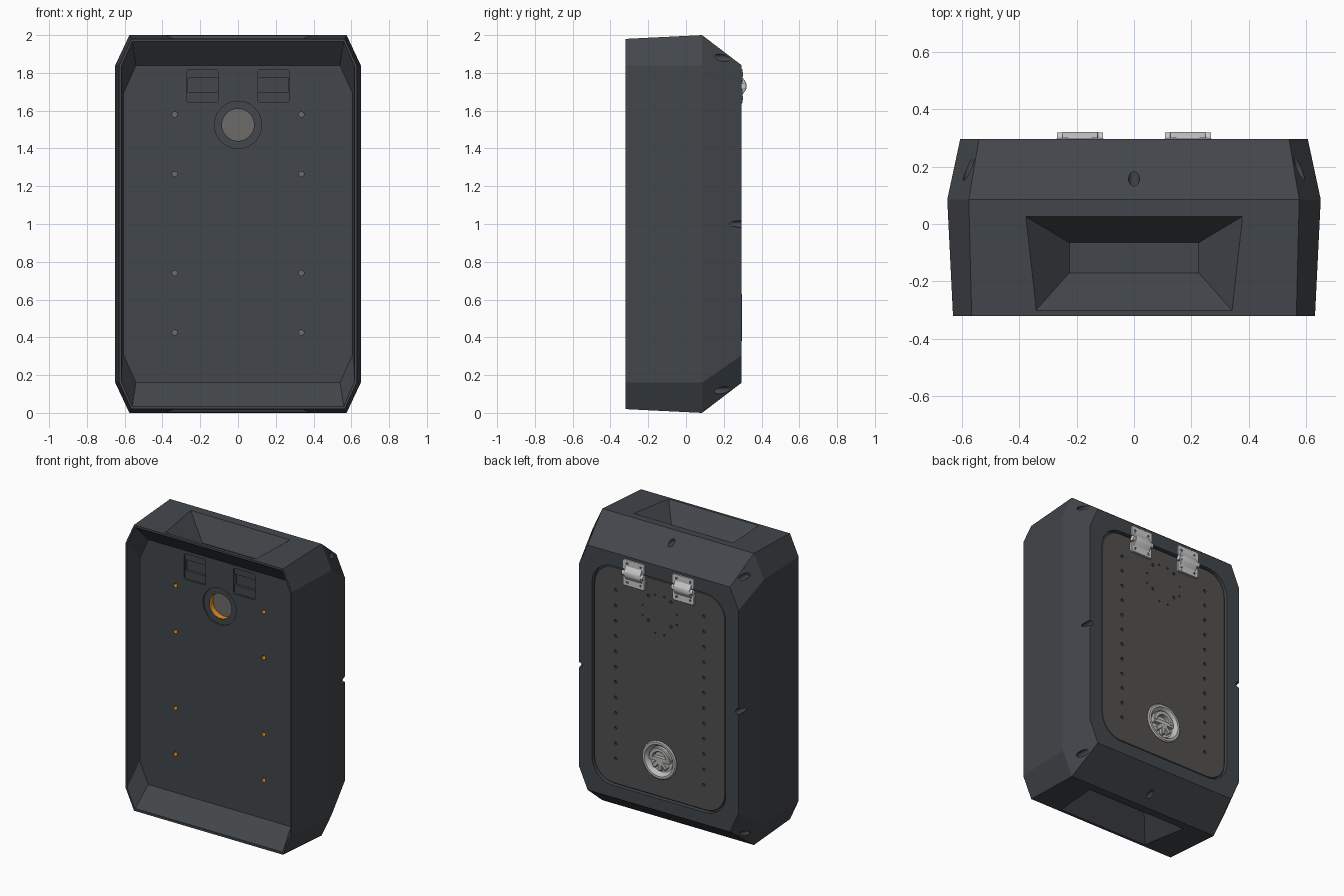
import bpy, bmesh
from math import pi, sin, cos
from mathutils import Matrix, Vector

if "Cube" in bpy.data.objects:
    bpy.data.objects.remove(bpy.data.objects["Cube"])


def material(name, rgb):
    m = bpy.data.materials.new(name)
    m.diffuse_color = (*rgb, 1)
    m.use_nodes = True
    m.node_tree.nodes["Principled BSDF"].inputs["Base Color"].default_value = m.diffuse_color
    return m


DARK = material("dark_shell", (0.055, 0.062, 0.07))
ORANGE = material("orange_core", (0.8, 0.28, 0.02))
GREY = material("inner_grey", (0.15, 0.145, 0.14))
PANEL = material("door_grey", (0.085, 0.082, 0.08))


# ---- outlines in the x-z plane, and lofts between them ----
def octagon(hx, hz, cx, cz):
    q = [(hx, cz), (cx, hz), (-cx, hz), (-hx, cz), (-hx, -cz), (-cx, -hz), (cx, -hz), (hx, -cz)]
    return [(x, z + 1) for x, z in q]


def circle(x, z, r, n=24):
    return [(x + r * cos(2 * pi * i / n), z + r * sin(2 * pi * i / n)) for i in range(n)]


def rounded(x, z, hx, hz, r, n=8):
    pts = []
    for k, (sx, sz) in enumerate([(1, 1), (-1, 1), (-1, -1), (1, -1)]):
        for i in range(n + 1):
            a = (k + i / n) * pi / 2
            pts.append((x + sx * (hx - r) + r * cos(a), z + sz * (hz - r) + r * sin(a)))
    return pts


def at(pts, y):
    return [(x, y, z) for x, z in pts]


def loft(bm, loops, side=0, cap=0):
    rings = [[bm.verts.new(p) for p in loop] for loop in loops]
    n = len(rings[0])
    faces = []
    for a, b in zip(rings, rings[1:]):
        for i in range(n):
            f = bm.faces.new((a[i], a[(i + 1) % n], b[(i + 1) % n], b[i]))
            f.material_index = side
            faces.append(f)
    for r in (rings[0], rings[-1]):
        f = bm.faces.new(r)
        f.material_index = cap
        faces.append(f)
    bmesh.ops.recalc_face_normals(bm, faces=faces)
    return [v for r in rings for v in r]


def prism(bm, pts, y0, y1, side=0, cap=0):
    return loft(bm, [at(pts, y0), at(pts, y1)], side, cap)


def make(name, bm, mats=(), smooth=True):
    me = bpy.data.meshes.new(name)
    bm.to_mesh(me)
    bm.free()
    for m in mats:
        me.materials.append(m)
    ob = bpy.data.objects.new(name, me)
    bpy.context.collection.objects.link(ob)
    bpy.ops.object.select_all(action='DESELECT')
    ob.select_set(True)
    bpy.context.view_layer.objects.active = ob
    if smooth:
        bpy.ops.object.shade_smooth_by_angle(angle=0.55)
    return ob


def cut(ob, bm):
    cutter = make("cutter", bm, list(ob.data.materials), False)
    cutter.hide_render = True
    mod = ob.modifiers.new("cut", 'BOOLEAN')
    mod.operation, mod.solver, mod.object = 'DIFFERENCE', 'EXACT', cutter
    bpy.context.view_layer.objects.active = ob
    bpy.ops.object.modifier_apply(modifier=mod.name)
    bpy.data.objects.remove(cutter)


# ---- faceted shell ----
bm = bmesh.new()
loft(bm, [at(octagon(0.63, 0.98, 0.565, 0.838), -0.32),
          at(octagon(0.65, 1.0, 0.575, 0.84), 0.085),
          at(octagon(0.605, 0.84, 0.54, 0.695), 0.295)])
shell = make("shell", bm, [DARK, ORANGE, GREY], False)

# front cavity, handle recesses, door seat and bevel holes
bm = bmesh.new()
rim = octagon(0.617, 0.965, 0.56, 0.835)
loft(bm, [at(rim, -0.36), at(rim, -0.315), at(octagon(0.605, 0.84, 0.54, 0.695), -0.2)])
cut(shell, bm)

bm = bmesh.new()
for s in (1, -1):
    low = [(-0.225, -0.17), (0.225, -0.17), (0.225, -0.065), (-0.225, -0.065)]
    top = [(-0.35, -0.31), (0.35, -0.31), (0.37, 0.022), (-0.37, 0.022)]
    k = 1.28
    high = [(a + (c - a) * k, b + (d - b) * k) for (a, b), (c, d) in zip(low, top)]
    loft(bm, [[(x, y, 1 + s * 0.85) for x, y in low], [(x, y, 1 + s * 1.03) for x, y in high]])
prism(bm, rounded(0, 0.995, 0.507, 0.752, 0.155), 0.265, 0.35)
for x, z, y in [(0, 1.945, 0.1), (0, 0.055, 0.1), (0.6, 1, 0.19), (-0.6, 1, 0.19)] + \
        [(sx * 0.575, z, 0.13) for sx in (1, -1) for z in (1.88, 0.12)]:
    prism(bm, circle(x, z, 0.019, 20), y, 0.36)
cut(shell, bm)

# first steps on the cavity floor, then the deeper holes
bm = bmesh.new()
prism(bm, circle(0, 1.525, 0.125, 40), -0.23, -0.19)
prism(bm, circle(0, 0.505, 0.105, 40), 0.235, 0.3)
for s in (1, -1):
    prism(bm, rounded(s * 0.1875, 1.73, 0.0825, 0.088, 0.015, 4), -0.23, -0.188)
    for z in (0.425, 0.74, 1.265, 1.58):
        prism(bm, circle(s * 0.335, z, 0.014, 16), -0.23, -0.15, 1, 2)
cut(shell, bm)

bm = bmesh.new()
prism(bm, circle(0, 1.525, 0.085, 40), -0.22, -0.15, 1, 2)
for s in (1, -1):
    prism(bm, rounded(s * 0.1875, 1.735, 0.081, 0.037, 0.003, 2), -0.21, -0.17)
cut(shell, bm)

# ---- back door with its rows of holes ----
bm = bmesh.new()
door_edge = rounded(0, 0.995, 0.496, 0.741, 0.145)
loft(bm, [at(door_edge, 0.262), at(door_edge, 0.282), at(rounded(0, 0.995, 0.493, 0.738, 0.142), 0.285)])
door = make("door", bm, [PANEL, DARK], False)
bm = bmesh.new()
for s in (1, -1):
    for i in range(12):
        prism(bm, circle(s * 0.335, 0.425 + 0.105 * i, 0.0105, 12), 0.272, 0.3, 1, 1)
    for t in (1, -1):
        prism(bm, circle(s * 0.085, 1.525 + t * 0.085, 0.01, 12), 0.272, 0.3, 1, 1)
for i in range(12):
    a = 2 * pi * (i + 0.5) / 12
    if abs(sin(2 * a)) < 0.9:
        prism(bm, circle(0.135 * cos(a), 1.5 + 0.135 * sin(a), 0.006, 8), 0.276, 0.3, 1, 1)
prism(bm, circle(0, 0.505, 0.105, 40), 0.2, 0.3)
cut(door, bm)

# ---- hinges ----
for side, s in (("right", 1), ("left", -1)):
    cx = s * 0.1875
    bm = bmesh.new()
    for z in (1.785, 1.675):
        pts = rounded(cx, z, 0.0825, 0.036, 0.012, 4)
        loft(bm, [at(pts, 0.28), at(pts, 0.296), at(rounded(cx, z, 0.08, 0.0335, 0.01, 4), 0.299)])
    # sloped knuckle cover
    loft(bm, [at(rounded(cx, 1.73, 0.062, h, 0.006, 3), y)
              for h, y in ((0.05, 0.28), (0.05, 0.296), (0.02, 0.317), (0.012, 0.32))])
    # hinge pin
    bmesh.ops.create_cone(bm, cap_ends=True, segments=20, radius1=0.017, radius2=0.017, depth=0.16,
                          matrix=Matrix.Translation((cx, 0.302, 1.73)) @ Matrix.Rotation(pi / 2, 4, 'Y'))
    # plate screws
    for dx in (-0.052, 0.052):
        for z in (1.793, 1.667):
            prism(bm, circle(cx + dx, z, 0.012, 14), 0.29, 0.3005)
            prism(bm, circle(cx + dx, z, 0.008, 14), 0.29, 0.301, 1, 1)
    make(side + "_hinge", bm, [material(side + "_hinge_steel", (0.6, 0.6, 0.58)), DARK])

# ---- round latch dish ----
STEEL = material("latch_steel", (0.5, 0.5, 0.49))
bm = bmesh.new()
loft(bm, [at(circle(0, 0.505, r, 48), y) for r, y in
          ((0.1, 0.245), (0.1, 0.28), (0.13, 0.283), (0.13, 0.289), (0.123, 0.296),
           (0.108, 0.296), (0.098, 0.285), (0.088, 0.264))])
make("latch_dish", bm, [STEEL])

# latch handle: arch, crossbar and three lower prongs
bm = bmesh.new()


def arch(ro, ri, n=20):
    arc = [i * pi / n for i in range(n + 1)]
    return [(ro * cos(a), 0.51 + ro * sin(a)) for a in arc] + \
           [(ri * cos(a), 0.51 + ri * sin(a)) for a in reversed(arc)]


loft(bm, [at(arch(0.08, 0.05), 0.262), at(arch(0.08, 0.05), 0.287), at(arch(0.075, 0.055), 0.292)])
prism(bm, rounded(0, 0.508, 0.08, 0.013, 0.008, 4), 0.262, 0.289)
for a in (-0.75, 0, 0.75):
    vs = loft(bm, [at(rounded(0, -0.035, 0.015, 0.04, 0.01, 4), 0.26),
                   at(rounded(0, -0.035, 0.015, 0.04, 0.01, 4), 0.284),
                   at(rounded(0, -0.035, 0.011, 0.036, 0.008, 4), 0.288)])
    bmesh.ops.transform(bm, verts=vs, matrix=Matrix.Translation((0, 0, 0.505)) @ Matrix.Rotation(a, 4, 'Y'))
make("latch_handle", bm, [STEEL])
